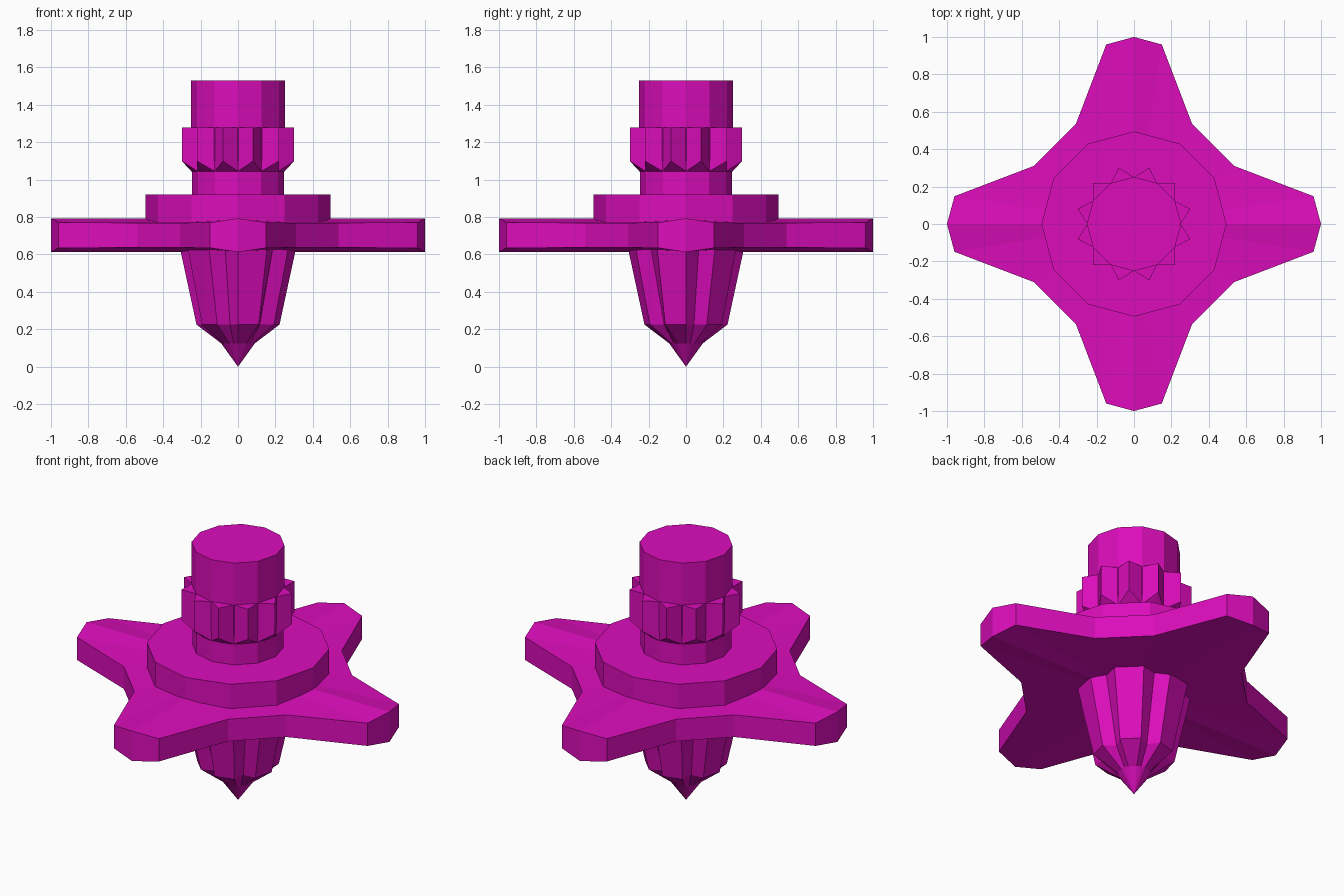
import bpy, bmesh
from math import cos, sin, radians

if "Cube" in bpy.data.objects:
    bpy.data.objects.remove(bpy.data.objects["Cube"])

mat = bpy.data.materials.new("magenta")
mat.diffuse_color = (0.72, 0.004, 0.5, 1)
mat.use_nodes = True
mat.node_tree.nodes["Principled BSDF"].inputs["Base Color"].default_value = mat.diffuse_color


def ring(points):
    """Turn (angle in degrees, radius, z) into positions."""
    return [(r * cos(radians(a)), r * sin(radians(a)), z) for a, r, z in points]


def loft(name, rings, bottom=None, top=None):
    """Skin matching rings; close each end with a point fan or a flat cap."""
    bm = bmesh.new()
    rows = [[bm.verts.new(p) for p in r] for r in rings]
    n = len(rows[0])
    for low, high in zip(rows, rows[1:]):
        for i in range(n):
            j = (i + 1) % n
            bm.faces.new((low[i], low[j], high[j], high[i]))
    for row, z in ((rows[0], bottom), (rows[-1], top)):
        if z is None:
            bm.faces.new(row)
        else:
            tip = bm.verts.new((0, 0, z))
            for i in range(n):
                bm.faces.new((row[i], row[(i + 1) % n], tip))
    bmesh.ops.recalc_face_normals(bm, faces=bm.faces)
    mesh = bpy.data.meshes.new(name)
    bm.to_mesh(mesh)
    bm.free()
    mesh.materials.append(mat)
    obj = bpy.data.objects.new(name, mesh)
    bpy.context.collection.objects.link(obj)
    return obj


def cylinder(name, radius, z0, z1):
    loft(name, [ring([(a, radius, z) for a in range(0, 360, 30)]) for z in (z0, z1)])


# Four-armed plate, slightly ridged along each arm
arm = [(0, 1.0, 0.09), (8.8, 0.971, 0.068), (30, 0.62, 0.066),
       (60, 0.62, 0.066), (81.2, 0.971, 0.068)]
plate = [(a + q, r, h) for q in range(0, 360, 90) for a, r, h in arm]
loft("star_plate",
     [ring([(a, r, 0.703 + s * h) for a, r, h in plate]) for s in (-1, 1)],
     bottom=0.613, top=0.793)

# Disc and column on top
cylinder("hub_disc", 0.495, 0.77, 0.92)
cylinder("lower_column", 0.247, 0.9, 1.1)
cylinder("upper_column", 0.252, 1.1, 1.53)

# Toothed collar: pointed teeth with undersides sloping in to the column
low, high = [], []
for a in range(0, 360, 30):
    low += [(a, 0.25, 1.045), (a + 15, 0.311, 1.10)]
    high += [(a, 0.25, 1.28), (a + 15, 0.311, 1.28)]
collar_low, collar_high = ring(low), ring(high)
bm_collar = loft("toothed_collar", [
    ring([(a, 0.246, 1.045) for a, r, z in low]), collar_low, collar_high])

# Fluted spike: six ribs with V grooves, closing to a point
profile = [(0.125, 0.09, 0.09), (0.225, 0.222, 0.165), (0.66, 0.316, 0.27)]
rings = []
for z, rib, groove in profile:
    pts = []
    for a in range(30, 390, 60):
        pts += [(a, rib, z), (a + 30, rib, z), (a + 45, groove, z)]
    rings.append(ring(pts))
loft("fluted_spike", rings, bottom=0.0)
